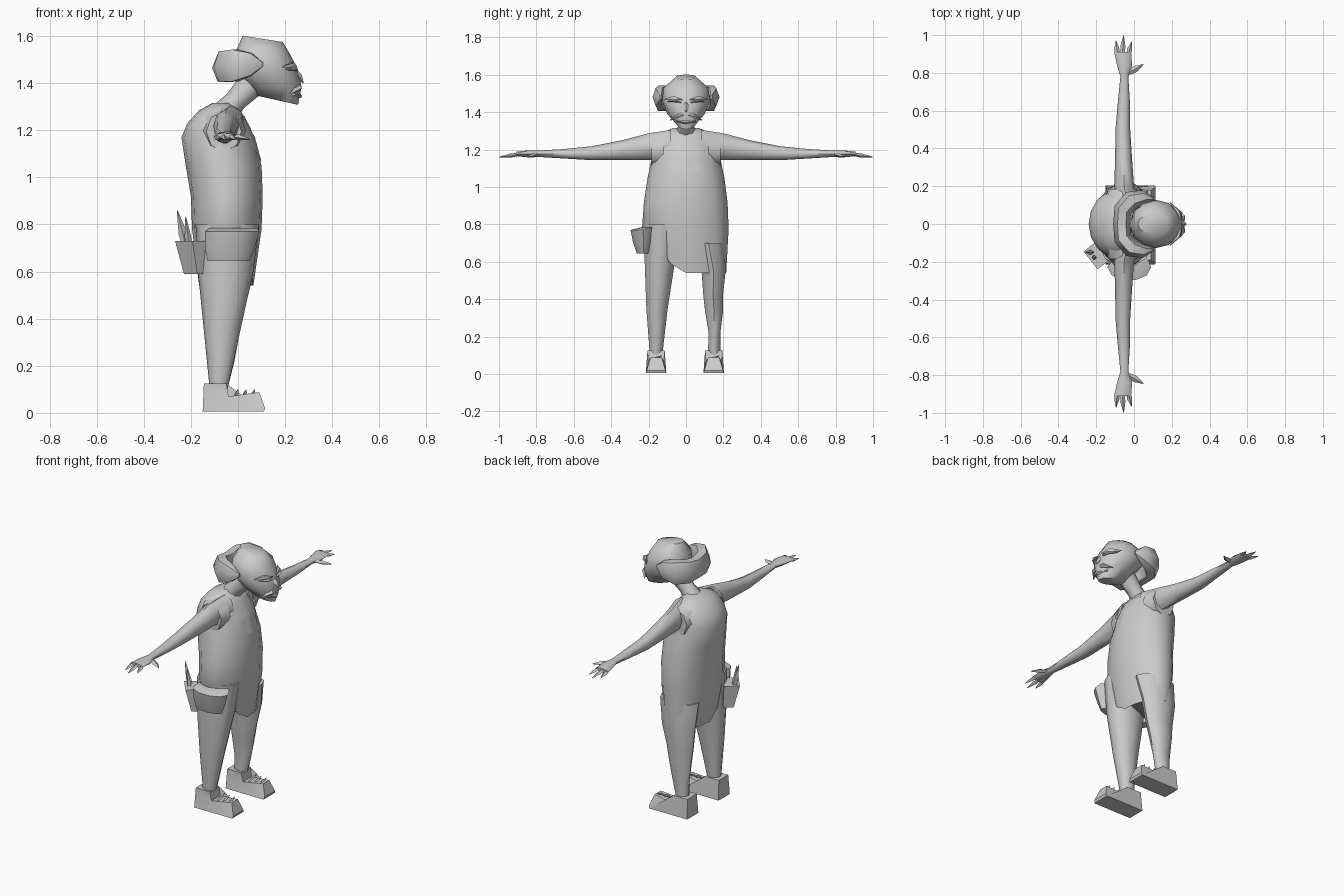
import bpy, bmesh, math
from mathutils import Vector as V

if "Cube" in bpy.data.objects:
    bpy.data.objects.remove(bpy.data.objects["Cube"])

grey = bpy.data.materials.new("light grey")
grey.diffuse_color = (0.6, 0.6, 0.6, 1)
grey.use_nodes = True
grey.node_tree.nodes["Principled BSDF"].inputs["Base Color"].default_value = grey.diffuse_color


def finish(name, bm, angle=50):
    bmesh.ops.recalc_face_normals(bm, faces=bm.faces)
    mesh = bpy.data.meshes.new(name)
    bm.to_mesh(mesh)
    bm.free()
    mesh.materials.append(grey)
    obj = bpy.data.objects.new(name, mesh)
    bpy.context.collection.objects.link(obj)
    bpy.ops.object.select_all(action='DESELECT')
    obj.select_set(True)
    bpy.context.view_layer.objects.active = obj
    bpy.ops.object.shade_smooth_by_angle(angle=math.radians(angle))
    return obj


def loft(name, rings, sides=12, bend=None, angle=50):
    """Skin a row of ellipses, each given as centre, half axis u, half axis v."""
    bm = bmesh.new()
    rows = []
    for c, u, v in rings:
        row = []
        for i in range(sides):
            a = 2 * math.pi * i / sides
            row.append(bm.verts.new(V(c) + V(u) * math.cos(a) + V(v) * math.sin(a)))
        rows.append(row)
    for p, q in zip(rows, rows[1:]):
        for i in range(sides):
            j = (i + 1) % sides
            bm.faces.new((p[i], p[j], q[j], q[i]))
    bm.faces.new(rows[0])
    bm.faces.new(rows[-1])
    if bend:
        for vert in rows[0]:
            bend(vert.co)
    return finish(name, bm, angle)


def upright(name, rows, sides=12, **kw):
    """Loft of level rings: z, x min, x max, y min, y max."""
    return loft(name, [(((a + b) / 2, (c + d) / 2, z), ((b - a) / 2, 0, 0),
                        (0, (d - c) / 2, 0)) for z, a, b, c, d in rows], sides, **kw)


def spike(name, base, tip, w, h):
    """Small four sided spike, w across and h high."""
    base, tip = V(base), V(tip)
    d = (tip - base).normalized()
    side = d.cross(V((0, 0, 1)))
    side = side.normalized() if side.length > 0.3 else V((0, 1, 0))
    up = side.cross(d)
    mid = base.lerp(tip, 0.45)
    return loft(name, [(base, side * w * .7, up * h * .7), (mid, side * w, up * h),
                       (tip, side * .002, up * .002)], 4)


# Tunic with a hem that climbs towards the bag side
def hem(co):
    co.z = 0.54 + 0.2 * min(1, max(0, (-0.05 - co.y) / 0.13))


tunic = upright("tunic", [
    (0.54, -0.165, 0.065, -0.215, 0.215), (0.78, -0.195, 0.10, -0.235, 0.228),
    (0.92, -0.20, 0.105, -0.225, 0.222), (1.05, -0.222, 0.10, -0.205, 0.205),
    (1.17, -0.24, 0.068, -0.18, 0.18), (1.23, -0.215, 0.04, -0.17, 0.17),
    (1.285, -0.165, 0.01, -0.14, 0.14), (1.315, -0.11, -0.03, -0.07, 0.07)], 16, bend=hem)

# Neckline bib, wrapped on to the chest
bm = bmesh.new()
bib = [(0.12, 1.2), (0.11, 1.15), (0.06, 1.09), (0.0, 1.065)]
edge = [(y, z) for y, z in bib] + [(-y, z) for y, z in bib[-2::-1]] + [(-0.06, 1.26), (0.06, 1.26)]
hub = bm.verts.new((0.25, 0, 1.17))
rim = [bm.verts.new((0.25, y, z)) for y, z in edge]
for i, vert in enumerate(rim):
    bm.faces.new((hub, vert, rim[(i + 1) % len(rim)]))
bmesh.ops.subdivide_edges(bm, edges=bm.edges[:], cuts=3, use_grid_fill=True)
collar = finish("neckline", bm)
wrap = collar.modifiers.new("wrap", 'SHRINKWRAP')
wrap.target, wrap.offset, wrap.wrap_method = tunic, 0.004, 'PROJECT'
wrap.use_project_x, wrap.use_project_y, wrap.use_project_z = True, False, False
wrap.use_negative_direction, wrap.use_positive_direction = True, False

# Legs, one straight and one with a bulging knee
upright("leg_bag_side", [
    (0.10, -0.12, -0.045, -0.195, -0.125), (0.35, -0.145, 0.01, -0.215, -0.095),
    (0.60, -0.17, 0.065, -0.225, -0.055), (0.80, -0.18, 0.09, -0.225, -0.02)], 10)
upright("leg_plain_side", [
    (0.10, -0.12, -0.045, 0.115, 0.185), (0.22, -0.13, -0.015, 0.12, 0.185),
    (0.33, -0.14, 0.005, 0.10, 0.20), (0.42, -0.15, 0.025, 0.09, 0.20),
    (0.55, -0.165, 0.055, 0.08, 0.215), (0.70, -0.17, 0.08, 0.03, 0.21)], 10)

# Shoes: side outline with a narrower top, plus laces
outline = [(-0.15, 0.005, .055), (0.11, 0.005, .055), (0.115, 0.02, .05), (0.09, 0.088, .03),
           (-0.04, 0.07, .042), (-0.05, 0.125, .046), (-0.145, 0.125, .046)]
for label, y in (("bag_side", -0.16), ("plain_side", 0.148)):
    bm = bmesh.new()
    left = [bm.verts.new((x, y - w, z)) for x, z, w in outline]
    right = [bm.verts.new((x, y + w, z)) for x, z, w in outline]
    bm.faces.new(left)
    bm.faces.new(right)
    for i in range(len(outline)):
        j = (i + 1) % len(outline)
        bm.faces.new((left[i], left[j], right[j], right[i]))
    bmesh.ops.triangulate(bm, faces=bm.faces[:])
    finish("shoe_" + label, bm, 35)
    for k in range(3):
        x = -0.01 + 0.035 * k
        spike("lace_" + label, (x, y - .025, .072), (x + .01, y + .03, .098), .008, .008)

# Arms, sleeves, hands
for s in (-1, 1):
    rows = [(.08, -.09, .03, 1.14, 1.305), (.20, -.105, .0, 1.145, 1.287),
            (.34, -.10, -.01, 1.143, 1.25), (.50, -.098, -.02, 1.143, 1.218),
            (.65, -.085, -.022, 1.152, 1.203), (.78, -.072, -.03, 1.16, 1.195),
            (.84, -.09, -.01, 1.158, 1.196), (.91, -.105, -.015, 1.165, 1.188)]
    loft("arm", [(((a + b) / 2, s * y, (c + d) / 2), ((b - a) / 2, 0, 0),
                  (0, 0, (d - c) / 2)) for y, a, b, c, d in rows], 8)
    for x0, x1, tip in ((-.088, -.095, .97), (-.062, -.055, .998), (-.032, -.012, .965)):
        spike("finger", (x0, s * .89, 1.176), (x1, s * tip, 1.16), .014, .01)
    spike("thumb", (-.03, s * .80, 1.175), (.05, s * .845, 1.162), .018, .012)
    loft("sleeve", [((-.065, s * .12, 1.2), (.10, 0, 0), (0, 0, .095)),
                    ((-.06, s * .185, 1.195), (.075, 0, 0), (0, 0, .085))], 8)

# Neck and head
loft("neck", [((-.08, 0, 1.25), (.055, 0, -.03), (0, .07, 0)),
              ((-.01, 0, 1.325), (.036, 0, -.03), (0, .042, 0)),
              ((.08, 0, 1.42), (.05, 0, -.04), (0, .05, 0))], 8)
loft("head", [((.165, 0, 1.328), (.09, 0, -.02), (0, .045, 0)),
              ((.155, 0, 1.39), (.115, 0, -.005), (0, .10, 0)),
              ((.115, 0, 1.46), (.137, 0, 0), (0, .128, 0)),
              ((.105, 0, 1.53), (.115, 0, -.005), (0, .12, 0)),
              ((.105, 0, 1.588), (.085, 0, -.013), (0, .055, 0))])

# Hair wrapping round the back from temple to temple
half = [(.105, .135, 1.48, .006, .01), (.055, .145, 1.48, .035, .055),
        (-.01, .13, 1.475, .05, .078), (-.06, .075, 1.47, .048, .075)]
path = half + [(-.065, 0, 1.465, .045, .065)] + [(x, -y, z, w, h) for x, y, z, w, h in half[::-1]]
rings = []
for x, y, z, w, h in path:
    out = V((x - .09, y, 0)).normalized()
    rings.append(((x, y, z), out * w, (0, 0, h)))
loft("hair", rings, 6)

# Face: slanted eyes with brows, nose and moustache
for s in (-1, 1):
    def lens(name, y0, y1, z0, z1, x0, x1, h):
        mid = ((x0 + x1) / 2 + .012, s * (y0 + y1) / 2, (z0 + z1) / 2 + h * .6)
        loft(name, [((x0, s * y0, z0), (.003, 0, 0), (0, 0, .003)),
                    (mid, (.016, 0, 0), (0, 0, h)),
                    ((x1, s * y1, z1), (.003, 0, 0), (0, 0, .003))], 6)
    lens("brow", .02, .115, 1.468, 1.468, .25, .19, .013)
    lens("eye", .025, .10, 1.452, 1.458, .25, .205, .007)
    lens("moustache", 0, .085, 1.385, 1.357, .262, .225, .014)
spike("nose", (.245, 0, 1.45), (.277, 0, 1.40), .018, .014)
loft("lower_lip", [((.235, -.05, 1.352), (.01, 0, 0), (0, 0, .005)),
                   ((.26, 0, 1.345), (.012, 0, 0), (0, 0, .01)),
                   ((.235, .05, 1.352), (.01, 0, 0), (0, 0, .005))], 6)

# Hip bag
upright("hip_bag", [(.645, -.13, .05, -.265, -.19), (.70, -.14, .07, -.285, -.17),
                    (.77, -.14, .09, -.30, -.16), (.785, -.12, .08, -.24, -.16)], 10)

# Rear pouch, turned to follow the hip, with tools
along, out = V((.62, -.78, 0)), V((-.78, -.62, 0))
loft("tool_pouch", [((-.178, -.155, .59), along * .045 + out * .03, along * .045 - out * .03),
                    ((-.195, -.165, .73), along * .06 + out * .045, along * .06 - out * .045)],
     4, angle=30)
spike("tool_long", (-.215, -.15, .68), (-.258, -.15, .86), .014, .018)
spike("tool_short", (-.205, -.175, .68), (-.222, -.18, .83), .014, .014)
